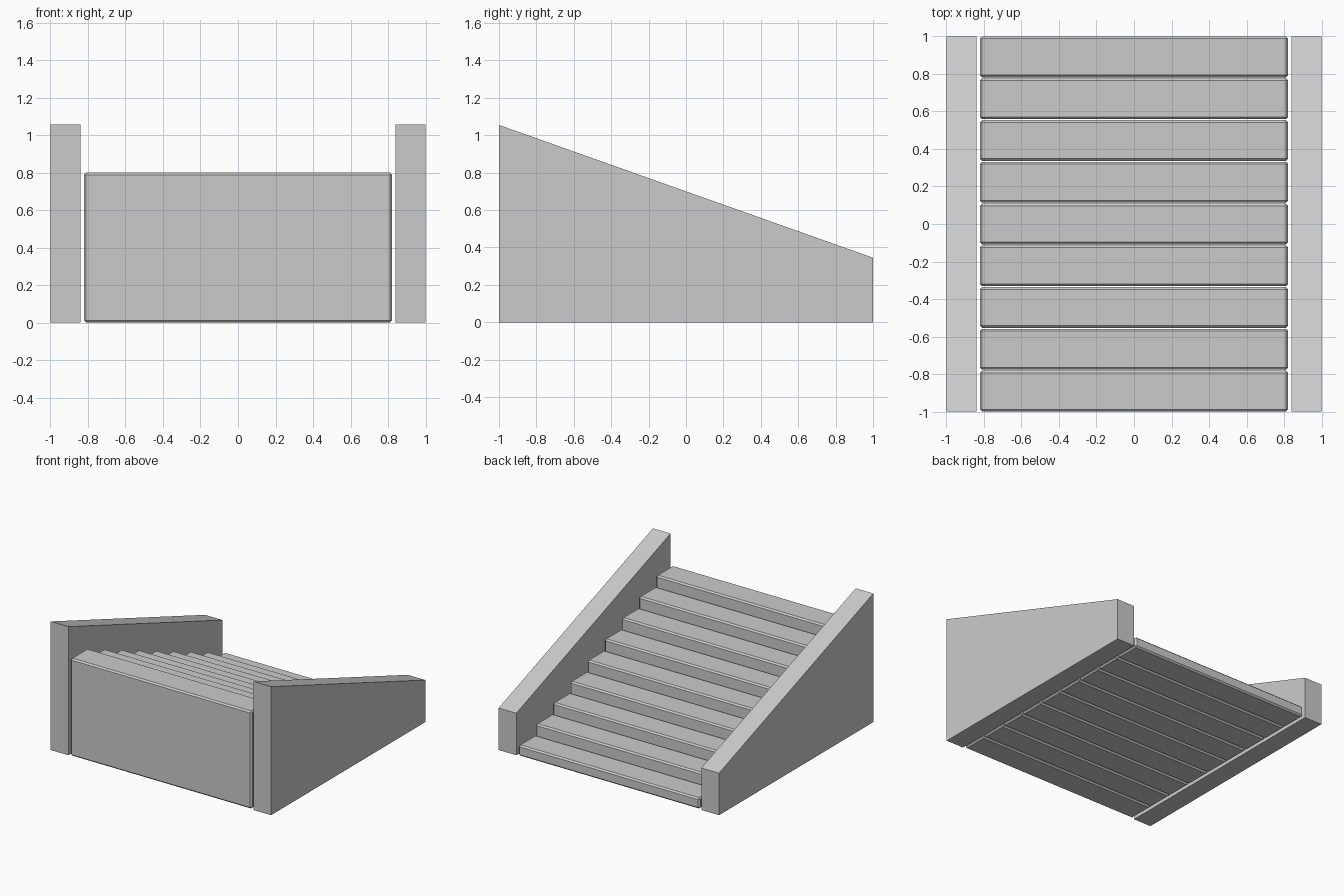
import bpy, bmesh

if "Cube" in bpy.data.objects:
    bpy.data.objects.remove(bpy.data.objects["Cube"])

N = 9
DEPTH = 0.218
PITCH = (2 - DEPTH) / (N - 1)
RISE = 0.8 / N


def prism(name, profile, x0, x1):
    """Extrude a (y, z) profile from x0 to x1."""
    bm = bmesh.new()
    face = bm.faces.new([bm.verts.new((x0, y, z)) for y, z in profile])
    ext = bmesh.ops.extrude_face_region(bm, geom=[face])
    verts = [v for v in ext["geom"] if isinstance(v, bmesh.types.BMVert)]
    bmesh.ops.translate(bm, verts=verts, vec=(x1 - x0, 0, 0))
    bmesh.ops.recalc_face_normals(bm, faces=bm.faces)
    mesh = bpy.data.meshes.new(name)
    bm.to_mesh(mesh)
    bm.free()
    obj = bpy.data.objects.new(name, mesh)
    bpy.context.collection.objects.link(obj)
    return obj


# Chamfered step blocks, tallest at the front
for i in range(N):
    y0 = -1 + i * PITCH
    y1 = y0 + DEPTH
    h = RISE * (N - i)
    step = prism(f"step_{N - i}", [(y0, 0), (y1, 0), (y1, h), (y0, h)], -0.822, 0.822)
    bev = step.modifiers.new("chamfer", 'BEVEL')
    bev.width = 0.012
    bev.segments = 1

# Sloped side walls
wall = [(-1, 0), (1, 0), (1, 0.345), (-1, 1.055)]
prism("left_wall", wall, -1, -0.84)
prism("right_wall", wall, 0.84, 1)
